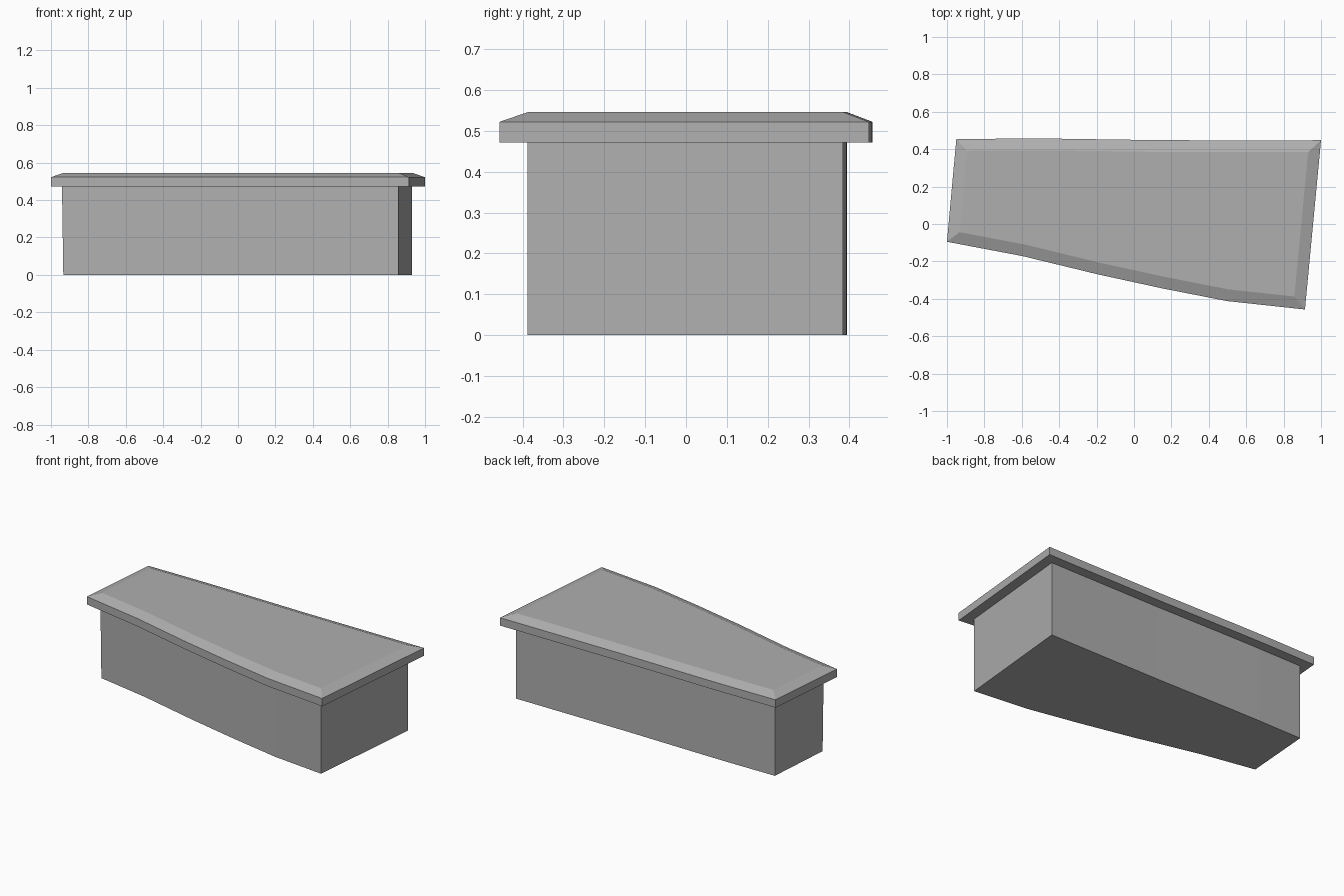
import bpy
from mathutils import Vector

if "Cube" in bpy.data.objects:
    bpy.data.objects.remove(bpy.data.objects["Cube"])

# Lid outline seen from above, counter-clockwise
outline = [Vector(p) for p in (
    (-1, -0.095), (-0.594, -0.172), (-0.19, -0.27), (0.15, -0.344), (0.497, -0.412), (0.914, -0.457),
    (1, 0.448), (0.8, 0.447), (0.15, 0.448), (-0.4, 0.456), (-0.6, 0.457), (-0.95, 0.454))]

grey = bpy.data.materials.new("dark_grey")
grey.diffuse_color = (0.43, 0.43, 0.43, 1)
grey.use_nodes = True
grey.node_tree.nodes["Principled BSDF"].inputs["Base Color"].default_value = grey.diffuse_color


def inset(points, d):
    """Mitred inward offset of a counter-clockwise outline."""
    result = []
    for i, p in enumerate(points):
        a = (p - points[i - 1]).normalized()
        b = (points[(i + 1) % len(points)] - p).normalized()
        n1, n2 = Vector((-a.y, a.x)), Vector((-b.y, b.x))
        result.append(p + (n1 + n2) * d / (1 + n1.dot(n2)))
    return result


def stack(name, layers):
    """Closed solid through outlines at rising heights."""
    n = len(layers[0][0])
    verts = [(p.x, p.y, z) for pts, z in layers for p in pts]
    faces = [tuple(reversed(range(n))), tuple(range(len(verts) - n, len(verts)))]
    for k in range(len(layers) - 1):
        for i in range(n):
            j = (i + 1) % n
            faces.append((k * n + i, k * n + j, (k + 1) * n + j, (k + 1) * n + i))
    mesh = bpy.data.meshes.new(name)
    mesh.from_pydata(verts, [], faces)
    mesh.materials.append(grey)
    obj = bpy.data.objects.new(name, mesh)
    bpy.context.collection.objects.link(obj)
    return obj


inner = inset(outline, 0.063)

# Box body: left end slightly longer than the lid's top, front left corner drawn in at the foot
wall = [p.copy() for p in inner]
wall[0].x -= 0.009
wall[-1].x -= 0.009
foot = [p.copy() for p in wall]
foot[0].x += 0.007
stack("box_body", [(foot, 0), (wall, 0.472)])

# Overhanging lid with a sloped rim
stack("lid", [(outline, 0.472), (outline, 0.522), (inner, 0.546)])
